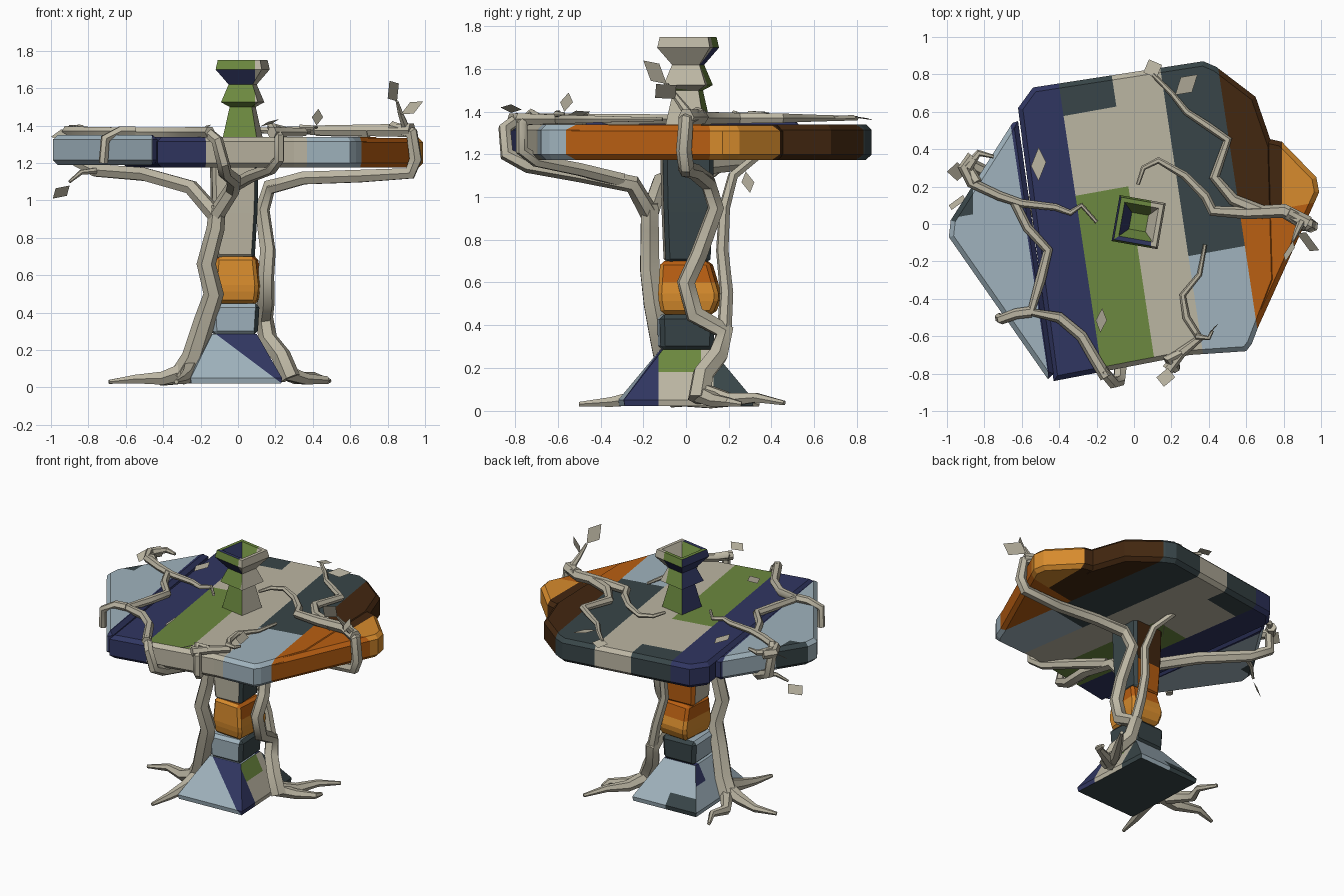
import bpy, bmesh, math
from mathutils import Vector, Matrix

cube = bpy.data.objects.get("Cube")
if cube:
    bpy.data.objects.remove(cube)

# Flat colours (linear)
COLOURS = {
    "cream": (.5, .465, .365), "green": (.15, .25, .05), "navy": (.03, .037, .12),
    "slate": (.04, .06, .065), "pale_blue": (.35, .45, .51), "brown": (.055, .02, .005),
    "orange": (.49, .115, .006), "amber": (.68, .26, .026),
}
NAMES = list(COLOURS)
MATS = []
for name, rgb in COLOURS.items():
    m = bpy.data.materials.new(name)
    m.use_nodes = True
    m.diffuse_color = (*rgb, 1)
    bsdf = m.node_tree.nodes["Principled BSDF"]
    bsdf.inputs["Base Color"].default_value = (*rgb, 1)
    bsdf.inputs["Roughness"].default_value = .8
    MATS.append(m)


def finish(name, bm, cuts=(), rule=None):
    """Cut the faces along planes (point, normal), colour them by rule, link."""
    for point, normal in cuts:
        geom = bm.verts[:] + bm.edges[:] + bm.faces[:]
        bmesh.ops.bisect_plane(bm, geom=geom, dist=1e-5, plane_co=point, plane_no=normal)
    bm.normal_update()
    for f in bm.faces:
        if rule:
            f.material_index = NAMES.index(rule(f.calc_center_median(), f.normal))
    mesh = bpy.data.meshes.new(name)
    bm.to_mesh(mesh)
    bm.free()
    for m in MATS:
        mesh.materials.append(m)
    ob = bpy.data.objects.new(name, mesh)
    bpy.context.collection.objects.link(ob)
    return ob


def stack(rings, turn=0):
    """Loft square rings (z, centre x, centre y, half x, half y)."""
    bm = bmesh.new()
    loops = []
    for z, cx, cy, hx, hy in rings:
        rot = Matrix.Rotation(math.radians(turn), 3, 'Z')
        corners = ((-1, -1), (1, -1), (1, 1), (-1, 1))
        loops.append([bm.verts.new(rot @ Vector((sx * hx, sy * hy, 0)) + Vector((cx, cy, z)))
                      for sx, sy in corners])
    for a, b in zip(loops, loops[1:]):
        for i in range(4):
            j = (i + 1) % 4
            bm.faces.new((a[i], a[j], b[j], b[i]))
    bm.faces.new(loops[0][::-1])
    bm.faces.new(loops[-1])
    return bm


def chamfer(bm, size):
    bmesh.ops.bevel(bm, geom=bm.edges[:], offset=size, segments=1, affect='EDGES', clamp_overlap=True)
    return bm


# Table top: three slabs painted with slanted stripes
def stripes(c, n):
    u, v = c.x + .15 * c.y, c.y - .18 * c.x
    if u < -.58:
        return "slate" if c.x < -.86 and c.y > .0 else "pale_blue"
    if u < -.29:
        return "navy"
    if u < .265:
        if v > .645 and u < 0:
            return "slate"
        return "green" if u < 0 and v < .207 and abs(n.z) > .9 else "cream"
    if u < .575:
        return "slate" if v > -.224 else "pale_blue"
    if v < -.06:
        return "orange"
    return "amber" if c.x > .79 else "brown"


STRIPE_CUTS = [((u, 0, 0), (1, .15, 0)) for u in (-.58, -.29, 0, .265, .575)]
STRIPE_CUTS += [((0, v, 0), (-.18, 1, 0)) for v in (-.224, -.06, .207, .645)]
STRIPE_CUTS += [((.79, 0, 0), (1, 0, 0)), ((-.86, 0, 0), (1, 0, 0))]


def slab(name, outline, low, high):
    bm = bmesh.new()
    base = bm.faces.new([bm.verts.new((x, y, low)) for x, y in outline])
    ext = bmesh.ops.extrude_face_region(bm, geom=[base])
    top = [g for g in ext["geom"] if isinstance(g, bmesh.types.BMVert)]
    bmesh.ops.translate(bm, verts=top, vec=(0, 0, high - low))
    bmesh.ops.recalc_face_normals(bm, faces=bm.faces)
    rims = [e for e in bm.edges if abs(e.verts[0].co.z - e.verts[1].co.z) < .01]
    bmesh.ops.bevel(bm, geom=rims, offset=.025, segments=1, affect='EDGES')
    finish(name, bm, STRIPE_CUTS, stripes)


slab("table_centre", [(-.43, -.84), (.3, -.7), (.6, -.68), (.63, -.64), (.76, -.3), (.74, .42), (.65, .68),
                      (.44, .84), (.37, .87), (-.54, .73), (-.62, .62)], 1.175, 1.34)
slab("table_left_wing", [(-.46, -.83), (-.43, -.8), (-.62, .55), (-.65, .54), (-.98, .02), (-.99, -.07)], 1.19, 1.35)
slab("table_right_wing", [(.6, -.62), (.66, -.56), (.99, .17), (.975, .25), (.79, .44), (.7, .46)], 1.175, 1.335)


# Pedestal
def base_rule(c, n):
    if n.z < -.9:
        return "slate"
    if n.x > .5:
        if c.y < -.13:
            return "navy"
        if c.y > .13:
            return "slate"
        return "green" if c.z > .18 and c.y < .07 else "cream"
    if n.y < -.3:
        return "navy" if c.x * .24 + c.z * .32 > .063 else "pale_blue"
    if n.y > .3:
        return "slate" if c.x < -.05 and c.z < .12 else "pale_blue"
    return "navy" if c.z > .18 and c.y > .07 else "pale_blue"


base = stack([(.02, -.025, 0, .24, .3), (.05, -.025, 0, .245, .305), (.285, -.025, 0, .12, .115)], 3)
finish("pedestal_base", base,
       [((0, y, 0), (0, 1, 0)) for y in (-.13, .07, .13)]
       + [((0, 0, z), (0, 0, 1)) for z in (.12, .18)]
       + [((0, 0, .197), (.24, 0, .32)), ((-.05, 0, 0), (1, 0, 0))], base_rule)

lower = chamfer(stack([(.28, -.02, 0, .12, .125), (.45, -.02, 0, .13, .13)], 3), .022)
finish("lower_block", lower, rule=lambda c, n: "slate" if n.x > .5 or n.y > .5 else "pale_blue")

middle = chamfer(stack([(.45, 0, .01, .105, .12), (.53, 0, .02, .12, .145), (.7, -.005, 0, .105, .115)], -4), .018)
finish("middle_block", middle, [((0, 0, .6), (0, 0, 1))],
       lambda c, n: "orange" if n.y > -.6 and c.z > .6 else "amber")

column = chamfer(stack([(.69, -.02, .005, .105, .105), (.95, -.02, .005, .12, .115), (1.2, -.02, .005, .125, .12)], 3), .02)


def column_rule(c, n):
    if n.x > .5:
        return "slate"
    if n.y > .5:
        return "orange" if c.z < .9 else "brown"
    return "cream"


finish("column", column, [((0, 0, .9), (0, 0, 1))], column_rule)


# Finial with a hollow top
def finial_rule(c, n):
    if c.z > 1.55 and abs(c.x - .025) + abs(c.y) < .12:
        return "navy" if c.x < .02 else "cream" if c.x > .06 else "green"
    if n.x > .6:
        return "cream"
    if n.x < -.6:
        return "navy"
    return "cream" if c.x > .09 and c.z > 1.5 else "green"


profile = ((1.32, .095), (1.5, .06), (1.525, .1), (1.62, .065), (1.7, .125),
           (1.75, .115), (1.75, .092), (1.66, .045))
finial = stack([(z, .025, .01, r, r) for z, r in profile], -10)
finish("finial", finial, [((.09, 0, 0), (1, 0, 0))], finial_rule)


# Vines: tapered faceted tubes
def vine(name, points, start, end):
    curve = bpy.data.curves.new(name, 'CURVE')
    curve.dimensions = '3D'
    curve.bevel_depth = 1
    curve.bevel_resolution = 1
    curve.use_fill_caps = True
    spline = curve.splines.new('POLY')
    spline.points.add(len(points) - 1)
    for i, (p, co) in enumerate(zip(spline.points, points)):
        p.co = (*co, 1)
        p.radius = start + (end - start) * i / (len(points) - 1)
    curve.materials.append(MATS[0])
    ob = bpy.data.objects.new(name, curve)
    bpy.context.collection.objects.link(ob)
    bpy.ops.object.select_all(action='DESELECT')
    ob.select_set(True)
    bpy.context.view_layer.objects.active = ob
    bpy.ops.object.convert(target='MESH')
    bpy.ops.object.shade_smooth_by_angle(angle=math.radians(50))


def over(z, *xy):
    """Lay a flat run of points at one height."""
    return [(x, y, z) for x, y in xy]


# Right-hand trunk, its roots and its branches under the table
vine("right_trunk", [(-.3, -.05, .06), (-.24, -.08, .16), (-.18, -.12, .35), (-.13, -.15, .5),
                     (-.17, -.17, .66), (-.12, -.17, .85), (-.11, -.17, .97)], .065, .045)
vine("right_root_side", [(-.25, -.07, .1), (-.4, -.05, .05), (-.55, .0, .045), (-.69, -.04, .03)], .055, .012)
vine("right_root_front", [(-.25, -.07, .1), (-.27, -.22, .06), (-.3, -.35, .04), (-.33, -.5, .03)], .055, .012)
vine("right_root_back", [(-.3, -.03, .06), (-.4, .12, .04), (-.36, .22, .04), (-.42, .34, .03)], .045, .012)
vine("branch_front", [(-.12, -.17, .92), (-.03, -.25, 1.06), (-.02, -.5, 1.11), (-.07, -.74, 1.15),
                      (-.08, -.84, 1.2), (-.11, -.85, 1.32), (-.17, -.78, 1.37)], .045, .03)
vine("branch_side", [(-.12, -.17, .92), (-.25, -.12, 1.07), (-.5, .05, 1.14), (-.76, .26, 1.16),
                     (-.88, .32, 1.22), (-.89, .3, 1.35), (-.84, .22, 1.38)], .045, .03)
vine("branch_side_twig", [(-.74, .24, 1.16), (-.84, .18, 1.15), (-.9, .13, 1.1)], .02, .008)
vine("branch_front_left", [(-.02, -.3, 1.08), (.07, -.5, 1.13), (.18, -.7, 1.17), (.22, -.77, 1.22),
                           (.22, -.77, 1.34), (.18, -.72, 1.39), (.25, -.69, 1.37)], .035, .025)

# Left-hand trunk, its roots and its branches under the table
vine("left_trunk", [(.28, .06, .05), (.23, .08, .17), (.16, .15, .26), (.14, .18, .37), (.15, .04, .45),
                    (.15, .0, .6), (.16, .06, .73), (.13, .14, .95), (.17, .1, 1.08), (.35, .04, 1.12)], .055, .036)
vine("left_root_back", [(.25, .06, .09), (.32, .2, .05), (.4, .33, .06), (.49, .46, .035)], .05, .012)
vine("left_root_side", [(.25, .06, .08), (.36, .14, .045), (.47, .2, .04), (.48, .26, .03)], .045, .012)
vine("left_strand", [(.14, .18, .38), (.1, .19, .55), (.05, .17, .75), (.06, .18, .95), (.02, .22, 1.1),
                     (-.06, .33, 1.19)], .035, .022)
vine("branch_left", [(.17, .1, 1.07), (.35, .04, 1.12), (.65, .0, 1.13), (.92, .0, 1.145), (.95, -.01, 1.22),
                     (.93, .0, 1.36), (.82, .06, 1.39)], .04, .035)

# Vines over the table top
vine("top_side", [(-.86, .36, 1.37)] + over(1.37, (-.91, .3), (-.87, .22), (-.72, .15), (-.6, .11), (-.42, .09),
     (-.34, .06), (-.28, .1), (-.2, .01)), .035, .01)
vine("top_side_tip", over(1.38, (-.89, .3), (-.83, .38), (-.75, .36)), .028, .01)
vine("top_front", over(1.365, (-.64, .12), (-.57, -.02), (-.46, -.14), (-.5, -.3), (-.55, -.47), (-.4, -.5),
     (-.28, -.6), (-.21, -.72), (-.15, -.82)), .025, .032)
vine("top_corner", over(1.37, (-.55, -.47), (-.63, -.48)) + [(-.71, -.51, 1.33), (-.72, -.5, 1.2)], .03, .026)
vine("top_centre_left", over(1.365, (.18, -.78), (.25, -.69), (.35, -.61), (.28, -.5), (.26, -.38), (.35, -.27),
     (.38, -.11)), .032, .01)
vine("top_left", over(1.375, (.93, .0), (.8, .07), (.6, .06), (.42, .07), (.38, .15), (.27, .26), (.13, .34),
     (.05, .3), (.02, .21)), .042, .01)
vine("top_back", over(1.37, (.7, .06), (.53, .13), (.43, .25), (.5, .45), (.4, .52), (.28, .6), (.2, .7),
     (.1, .8)), .035, .012)
vine("leaf_stem", [(.9, .02, 1.38), (.87, -.04, 1.46), (.85, -.09, 1.53)], .024, .008)
vine("front_twig", over(1.39, (.33, -.6), (.4, -.61), (.42, -.57)), .018, .008)


# Leaves: folded diamonds
def leaf(root, tip, side):
    root, tip, side = Vector(root), Vector(tip), Vector(side)
    bm = bmesh.new()
    mid = root.lerp(tip, .5)
    a, b, c, d = [bm.verts.new(p) for p in (root, mid + side, tip, mid - side)]
    bm.faces.new((a, b, c))
    bm.faces.new((a, c, d))
    finish("leaf", bm, rule=lambda c, n: "cream")


leaf((.85, -.09, 1.53), (.81, -.2, 1.64), (.03, .02, .04))
leaf((.87, -.05, 1.46), (.99, -.14, 1.53), (-.01, .05, .03))
leaf((.42, -.57, 1.4), (.43, -.55, 1.49), (.03, .03, 0))
leaf((.18, -.77, 1.41), (.16, -.87, 1.42), (.05, .0, .02))
leaf((.12, .78, 1.38), (.08, .88, 1.36), (.05, .02, 0))
leaf((.22, .69, 1.38), (.34, .8, 1.37), (-.03, .04, .01))
leaf((-.51, .23, 1.37), (-.51, .41, 1.37), (.04, .01, 0))
leaf((-.18, -.58, 1.37), (-.17, -.45, 1.4), (.03, 0, .02))
leaf((-.89, .28, 1.36), (-1, .28, 1.34), (0, .05, .03))
leaf((-.9, .13, 1.08), (-.99, .1, 1.01), (.03, .04, -.02))
leaf((-.02, .28, 1.12), (.0, .3, 1.02), (.02, .03, 0))
